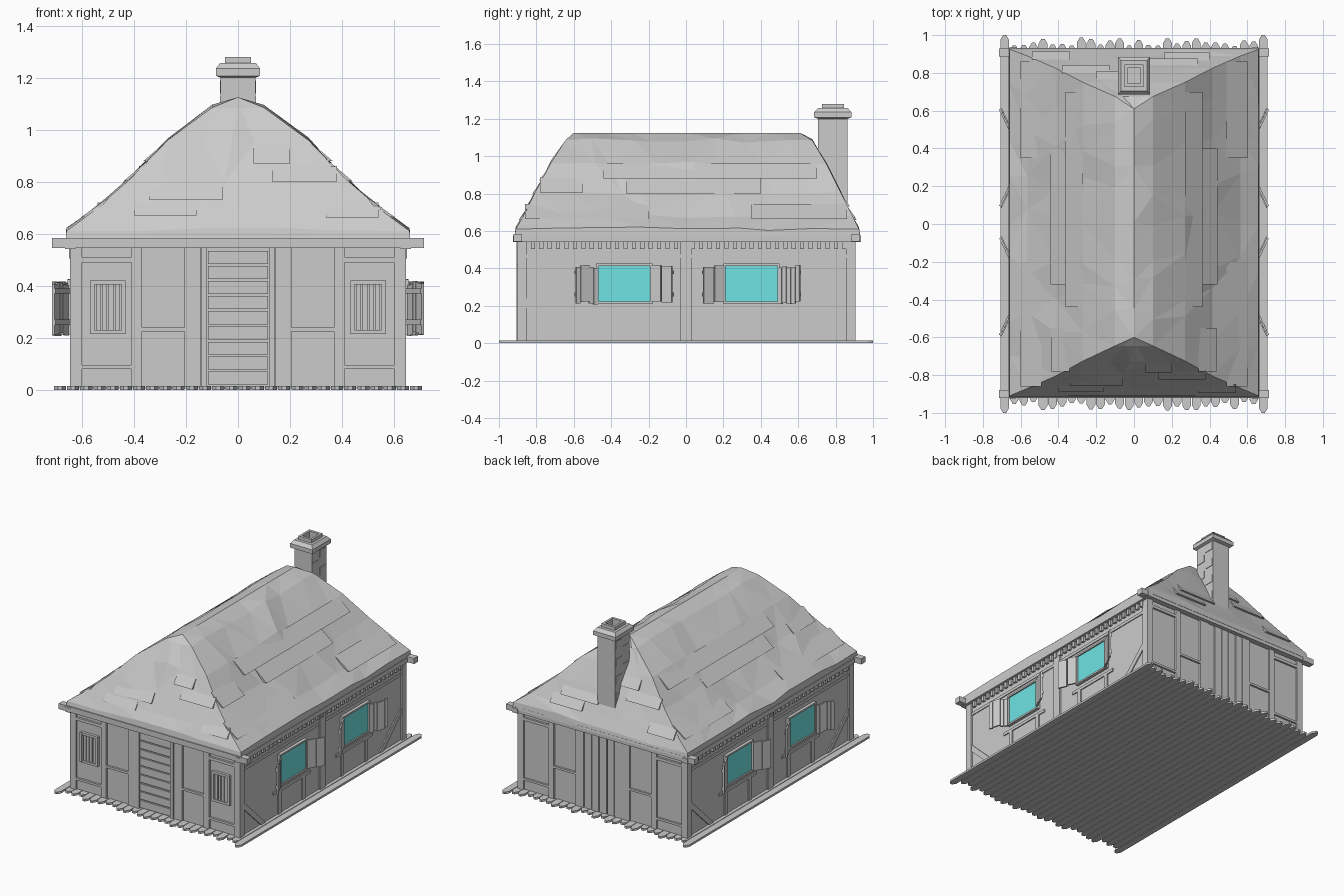
import bpy, bmesh, math, random
from mathutils import Vector

random.seed(4)
if "Cube" in bpy.data.objects:
    bpy.data.objects.remove(bpy.data.objects["Cube"])


def material(name, colour):
    m = bpy.data.materials.new(name)
    m.use_nodes = True
    m.diffuse_color = colour
    m.node_tree.nodes["Principled BSDF"].inputs["Base Color"].default_value = colour
    return m


GREY = material("plain grey", (0.6, 0.6, 0.6, 1))
TEAL = material("window teal", (0.16, 0.77, 0.77, 1))


def prism(bm, pts, vec):
    """Closed solid made by pushing an outline along a vector."""
    vec = Vector(vec)
    a = [bm.verts.new(p) for p in pts]
    b = [bm.verts.new(Vector(p) + vec) for p in pts]
    bm.faces.new(a[::-1])
    bm.faces.new(b)
    for i in range(len(a)):
        j = (i + 1) % len(a)
        bm.faces.new((a[i], a[j], b[j], b[i]))


def box(bm, x0, x1, y0, y1, z0, z1):
    prism(bm, [(x0, y0, z0), (x1, y0, z0), (x1, y1, z0), (x0, y1, z0)], (0, 0, z1 - z0))


def loft(bm, rings):
    loops = [[bm.verts.new(p) for p in r] for r in rings]
    for a, b in zip(loops, loops[1:]):
        for i in range(len(a)):
            j = (i + 1) % len(a)
            bm.faces.new((a[i], a[j], b[j], b[i]))
    return loops


def finish(bm, name, mat=GREY):
    bmesh.ops.recalc_face_normals(bm, faces=bm.faces[:])
    me = bpy.data.meshes.new(name)
    bm.to_mesh(me)
    bm.free()
    me.materials.append(mat)
    ob = bpy.data.objects.new(name, me)
    bpy.context.scene.collection.objects.link(ob)
    return ob


# Floor planks with ragged, chamfered ends
bm = bmesh.new()
N = 28
W = 1.42 / N
for i in range(N):
    x0, x1 = -0.71 + i * W + 0.002, -0.71 + (i + 1) * W - 0.002
    edge = i in (0, N - 1)
    f, b = (1.0 if edge else random.uniform(0.94, 0.99) for _ in range(2))
    c, d = W * 0.3, 0.025
    prism(bm, [(x0, d - f, 0), (x0 + c, -f, 0), (x1 - c, -f, 0), (x1, d - f, 0),
               (x1, b - d, 0), (x1 - c, b, 0), (x0 + c, b, 0), (x0, b - d, 0)], (0, 0, 0.014))
finish(bm, "floor_planks")

# Wall core
bm = bmesh.new()
box(bm, -0.634, 0.634, -0.886, 0.892, 0.006, 0.575)
finish(bm, "walls")

# Timber framing of the front and back walls
bm = bmesh.new()
for y0, y1 in ((-0.9, -0.88), (0.885, 0.905)):
    for s in (-1, 1):
        def bar(a, b, z0, z1):
            box(bm, min(s * a, s * b), max(s * a, s * b), y0, y1, z0, z1)
        bar(0.6, 0.645, 0.01, 0.55)
        bar(0.37, 0.41, 0.01, 0.55)
        bar(0.145, 0.205, 0.01, 0.55)
        bar(0.41, 0.6, 0.08, 0.095)
        bar(0.41, 0.6, 0.49, 0.51)
        bar(0.205, 0.37, 0.225, 0.24)
finish(bm, "end_wall_framing")

# Side wall framing: posts, sill rails, corner braces and rafter ends
bm = bmesh.new()
for s in (-1, 1):
    def strip(a, b, z0, z1, out=0.645):
        box(bm, min(s * 0.62, s * out), max(s * 0.62, s * out), a, b, z0, z1)
    for a, b in ((-0.9, -0.85), (-0.03, 0.03), (0.855, 0.905)):
        strip(a, b, 0.01, 0.55)
    strip(-0.85, 0.855, 0.455, 0.475, 0.64)
    for c in (-0.33, 0.35):
        strip(c - 0.2, c + 0.2, 0.165, 0.185, 0.641)
        for k in (-0.13, 0.13):
            strip(c + k - 0.015, c + k + 0.015, 0.01, 0.165, 0.641)
    for e in (-1, 1):
        prism(bm, [(s * 0.625, e * 0.85, 0.24), (s * 0.625, e * 0.85, 0.19),
                   (s * 0.625, e * 0.66, 0.01), (s * 0.625, e * 0.61, 0.01)], (s * 0.016, 0, 0))
    for i in range(38):
        y = -0.83 + i * 0.045
        strip(y, y + 0.022, 0.505, 0.545, 0.65)
finish(bm, "side_wall_framing")

# Front door of horizontal boards in a frame
bm = bmesh.new()
for i in range(9):
    z = 0.02 + i * 0.058
    box(bm, -0.115, 0.115, -0.896, -0.88, z, z + 0.052 - random.uniform(0, 0.004))
for s in (-1, 1):
    box(bm, s * 0.13 - 0.011, s * 0.13 + 0.011, -0.905, -0.88, 0.01, 0.55)
finish(bm, "front_door")

# Vertical boards in the middle of the back wall
bm = bmesh.new()
for i in range(5):
    x = -0.143 + i * 0.0575
    box(bm, x, x + 0.052, 0.885, 0.899 + random.uniform(0, 0.005), 0.012, 0.55)
finish(bm, "back_boards")

# Barred hatches on the front
for side, cx in (("right", -0.5), ("left", 0.5)):
    bm = bmesh.new()
    for s in (-1, 1):
        box(bm, cx + s * 0.06 - 0.008, cx + s * 0.06 + 0.008, -0.905, -0.88, 0.215, 0.42)
        z = 0.3175 + s * 0.095
        box(bm, cx - 0.055, cx + 0.055, -0.904, -0.88, z - 0.008, z + 0.008)
    for k in range(4):
        x = cx - 0.036 + k * 0.024
        box(bm, x - 0.009, x + 0.009, -0.897, -0.88, 0.22, 0.415)
    finish(bm, "front_hatch_" + side)

# Side windows with frames and open shutters
glass, frame, shut = bmesh.new(), bmesh.new(), bmesh.new()
for s in (-1, 1):
    for c, outward in ((-0.33, -1), (0.35, 1)):
        xs = sorted((s * 0.63, s * 0.646))
        box(glass, *xs, c - 0.139, c + 0.139, 0.222, 0.414)
        xs = sorted((s * 0.63, s * 0.655))
        for e in (-1, 1):
            box(frame, *xs, c + e * 0.144 - 0.006, c + e * 0.144 + 0.006, 0.21, 0.425)
            z = 0.318 + e * 0.102
            box(frame, *xs, c - 0.14, c + 0.14, z - 0.006, z + 0.006)
            # outer shutter has narrow slats, inner one broad boards
            n = 5 if e == outward else 2
            hinge = Vector((s * 0.65, c + e * 0.145, 0))
            run = Vector((s * 0.056, e * 0.118, 0))
            thick = Vector((s * 0.01, -e * 0.005, 0))
            for k in range(n):
                a, b = hinge + run * (k / n), hinge + run * ((k + 0.92) / n)
                lift = Vector((0, 0, 0.215 + random.uniform(-0.008, 0.008)))
                prism(shut, [p + lift for p in (a, b, b + thick, a + thick)], (0, 0, 0.195))
            for z in (0.25, 0.37):
                a, b = hinge - thick * 0.5 + Vector((0, 0, z)), hinge + run + Vector((0, 0, z))
                prism(shut, [a, b - thick * 0.5, b, a + thick * 0.5], (0, 0, 0.02))
finish(glass, "window_panes", TEAL)
finish(frame, "window_frames")
finish(shut, "window_shutters")

# Eave beams
bm = bmesh.new()
for y in (-0.9, 0.908):
    box(bm, -0.715, 0.715, y - 0.022, y + 0.022, 0.545, 0.583)
for x in (-0.645, 0.645):
    box(bm, x - 0.02, x + 0.02, -0.925, 0.935, 0.542, 0.575)
finish(bm, "eave_beams")

# Hipped roof: half width, front y, back y and height of each course
COURSES = [(0, -0.6, 0.61, 1.125), (0.1, -0.645, 0.675, 1.085), (0.27, -0.725, 0.75, 0.96),
           (0.415, -0.805, 0.825, 0.81), (0.565, -0.87, 0.89, 0.68),
           (0.66, -0.91, 0.925, 0.61), (0.662, -0.918, 0.932, 0.568)]


def roof_at(z):
    for a, b in zip(COURSES, COURSES[1:]):
        if z >= b[3]:
            t = (a[3] - z) / (a[3] - b[3])
            return [p + (q - p) * t for p, q in zip(a, b)][:3]


def roof_ring(w, y0, y1, z, wobble):
    corners = [(-w, y0), (w, y0), (w, y1), (-w, y1)]
    pts = []
    for i, n in enumerate((5, 8, 5, 8)):
        a, b = corners[i], corners[(i + 1) % 4]
        for k in range(n):
            # staggered spacing gives irregular facets
            t = (k + (random.uniform(-0.3, 0.3) if k and wobble else 0)) / n
            x, y = a[0] + (b[0] - a[0]) * t, a[1] + (b[1] - a[1]) * t
            j = random.uniform(-wobble, wobble) if k else 0
            pts.append((x, y, z + j))
    return pts


bm = bmesh.new()
rings = [roof_ring(*c, 0 if i in (0, 6) else 0.013) for i, c in enumerate(COURSES)]
loops = loft(bm, rings)
bm.faces.new(loops[-1])
bmesh.ops.remove_doubles(bm, verts=bm.verts[:], dist=0.0005)
bmesh.ops.triangulate(bm, faces=bm.faces[:])
finish(bm, "hipped_roof")

# Overlapping thatch layers on the slopes
bm = bmesh.new()
for z, a, b in ((0.88, -0.44, 0.7), (0.805, -0.78, -0.55), (0.8, -0.32, 0.4),
                (0.665, -0.86, -0.2), (0.665, 0.35, 0.86)):
    lo, hi = roof_at(z)[0], roof_at(z + 0.08)[0]
    for s in (-1, 1):
        prism(bm, [(s * hi, a, z + 0.08), (s * (lo + 0.016), a, z), (s * (lo - 0.03), a, z)],
              (0, b - a, 0))
for z, a, b in ((0.87, 0.06, 0.2), (0.8, 0.13, 0.38), (0.73, -0.34, -0.06),
                (0.67, -0.4, -0.16), (0.66, 0.34, 0.54)):
    for k, s in ((1, 1), (2, -1)):
        lo, hi = roof_at(z)[k], roof_at(z + 0.06)[k]
        prism(bm, [(s * a, hi, z + 0.06), (s * a, lo - s * 0.012, z), (s * a, lo + s * 0.03, z)],
              (s * (b - a), 0, 0))
finish(bm, "thatch_layers")

# Chimney with a chamfered cap and hollow flue
bm = bmesh.new()
CY = 0.785
STEPS = [(0.067, 0.6), (0.067, 1.2), (0.085, 1.207), (0.085, 1.235), (0.068, 1.257),
         (0.05, 1.257), (0.05, 1.28), (0.035, 1.28), (0.035, 1.22)]
loops = loft(bm, [[(sx * h, CY + sy * h * 1.17, z)
                   for sx, sy in ((-1, -1), (1, -1), (1, 1), (-1, 1))] for h, z in STEPS])
bm.faces.new(loops[0])
bm.faces.new(loops[-1])
# slightly raised bricks
for i in range(8):
    z = 0.72 + i * 0.06
    y = CY + (0.04 if i % 2 else -0.04)
    box(bm, -0.07, 0.07, y - 0.035, y + 0.035, z, z + 0.05)
finish(bm, "chimney")
